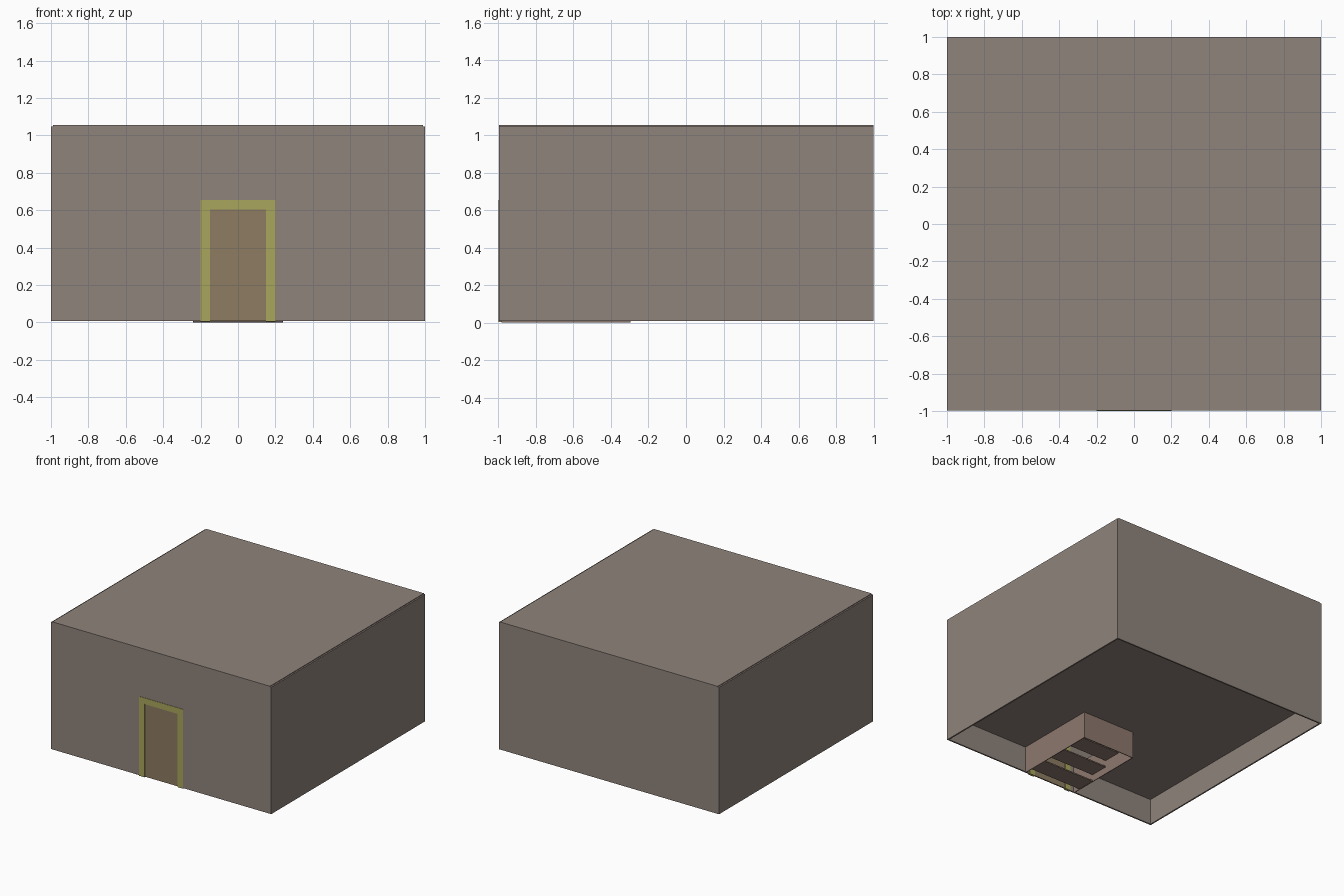
import bpy, bmesh

if "Cube" in bpy.data.objects:
    bpy.data.objects.remove(bpy.data.objects["Cube"])


def material(name, rgb):
    m = bpy.data.materials.new(name)
    m.diffuse_color = (*rgb, 1)
    m.use_nodes = True
    m.node_tree.nodes["Principled BSDF"].inputs["Base Color"].default_value = m.diffuse_color
    return m


PLASTER = material("plaster", (0.28, 0.23, 0.20))
BROWN = material("stair_brown", (0.27, 0.19, 0.155))
YELLOW = material("trim_yellow", (0.40, 0.38, 0.11))
TAN = material("door_tan", (0.27, 0.20, 0.12))


def prism(name, pts, axis, lo, hi, mat):
    """Extrude a flat outline along y (outline in x,z) or z (outline in x,y)."""
    def place(p, d):
        return (p[0], d, p[1]) if axis == "y" else (p[0], p[1], d)
    bm = bmesh.new()
    a = [bm.verts.new(place(p, lo)) for p in pts]
    b = [bm.verts.new(place(p, hi)) for p in pts]
    bm.faces.new(a)
    bm.faces.new(b[::-1])
    n = len(pts)
    for i in range(n):
        j = (i + 1) % n
        bm.faces.new((a[j], a[i], b[i], b[j]))
    bmesh.ops.recalc_face_normals(bm, faces=bm.faces)
    me = bpy.data.meshes.new(name)
    bm.to_mesh(me)
    bm.free()
    me.materials.append(mat)
    ob = bpy.data.objects.new(name, me)
    bpy.context.collection.objects.link(ob)
    return ob


def box(name, x0, x1, y0, y1, z0, z1, mat):
    return prism(name, [(x0, y0), (x1, y0), (x1, y1), (x0, y1)], "z", z0, z1, mat)


def arch(ox, oz, ix, iz, base):
    """Outline of a panel with a doorway cut up from its lower edge."""
    return [(-ox, base), (-ox, oz), (ox, oz), (ox, base),
            (ix, base), (ix, iz), (-ix, iz), (-ix, base)]


T = 0.012        # wall thickness
TOP = 1.055      # roof height
FLOOR = 0.23     # raised floor level
PIT_X, PIT_Y = 0.24, -0.295

# Outer shell
prism("front_wall", arch(1 - T, TOP - T, 0.2, 0.655, 0.008), "y", -0.997, -0.985, PLASTER)
box("back_wall", -1 + T, 1 - T, 0.988, 1.0, 0.008, TOP - T, PLASTER)
for side, s in (("left", -1), ("right", 1)):
    xs = sorted((s, s * (1 - T)))
    box(side + "_wall", *xs, -0.997, 1.0, 0.008, TOP - 0.006, PLASTER)
box("roof", -1 + T, 1 - T, -0.997, 1.0, TOP - T, TOP, PLASTER)

# Raised floor with a stairwell notch behind the door
F = 1 - T
prism("floor", [(-F, -0.985), (-F, 0.988), (F, 0.988), (F, -0.985),
                (PIT_X, -0.985), (PIT_X, PIT_Y), (-PIT_X, PIT_Y), (-PIT_X, -0.985)],
      "z", FLOOR - 0.01, FLOOR, PLASTER)

# Stairwell walls
for side, s in (("left", -1), ("right", 1)):
    xs = sorted((s * PIT_X, s * (PIT_X - 0.006)))
    box(side + "_stairwell_wall", *xs, -0.985, PIT_Y, 0, FLOOR, BROWN)
box("back_stairwell_wall", -PIT_X + 0.006, PIT_X - 0.006, PIT_Y - 0.006, PIT_Y, 0, FLOOR, BROWN)

# Open treads climbing from the door to the floor
for i in range(4):
    y, z = -0.92 + i * 0.154, 0.003 + i * 0.055
    box(f"tread_{i + 1}", -PIT_X + 0.006, PIT_X - 0.006, y, y + 0.154, z, z + 0.01, BROWN)

# Door and its frame
prism("door_frame", arch(0.2, 0.655, 0.15, 0.605, 0.004), "y", -1.0, -0.98, YELLOW)
box("door", -0.15, 0.15, -0.995, -0.985, 0.008, 0.605, TAN)
